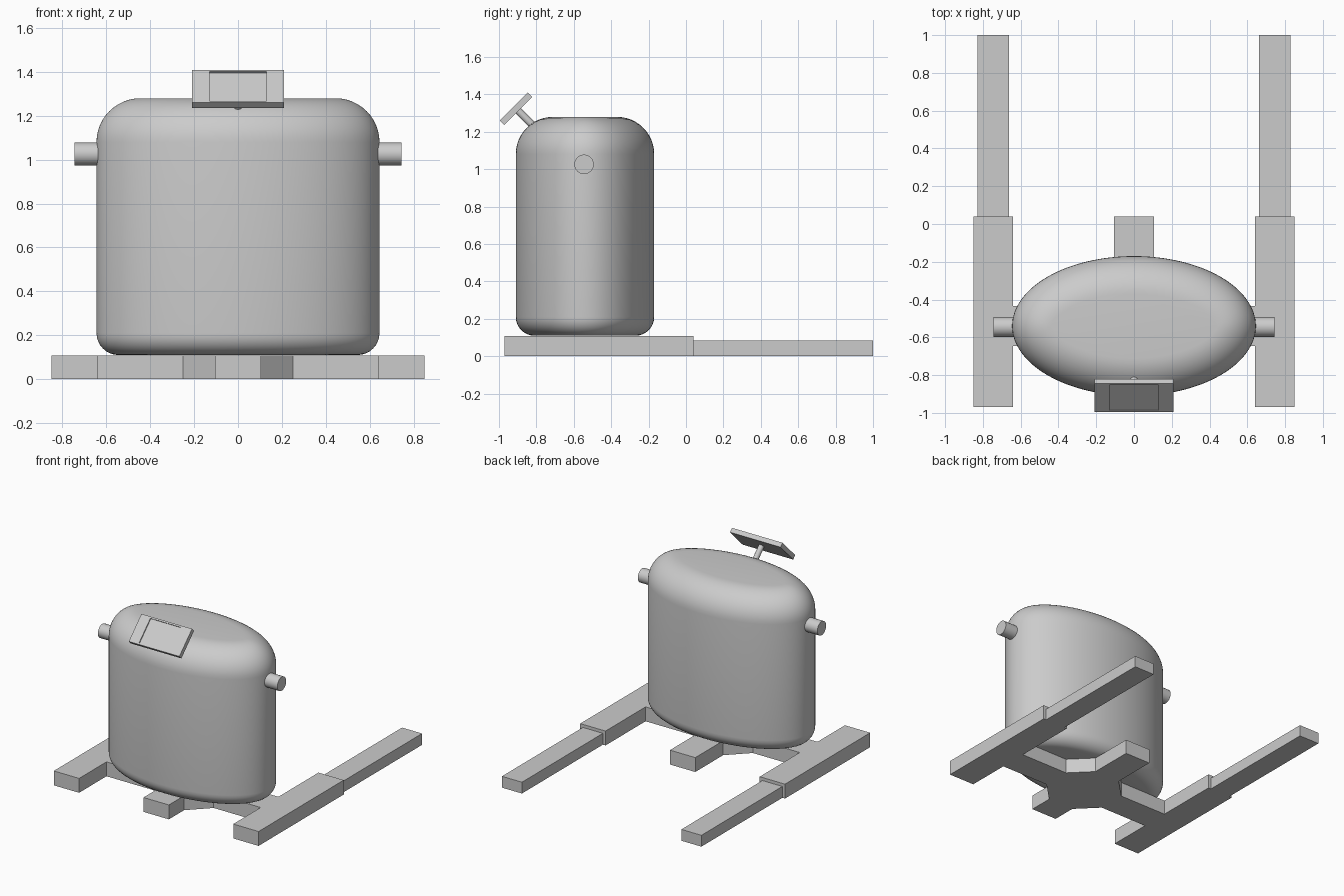
import bpy, bmesh, math
from mathutils import Matrix, Vector

if "Cube" in bpy.data.objects:
    bpy.data.objects.remove(bpy.data.objects["Cube"])

CY = -0.54            # centre of the body in y
S45 = math.sqrt(0.5)


def finish(bm, name, smooth=False):
    bmesh.ops.recalc_face_normals(bm, faces=bm.faces[:])
    me = bpy.data.meshes.new(name)
    bm.to_mesh(me)
    bm.free()
    ob = bpy.data.objects.new(name, me)
    bpy.context.collection.objects.link(ob)
    if smooth:
        bpy.ops.object.select_all(action='DESELECT')
        ob.select_set(True)
        bpy.context.view_layer.objects.active = ob
        bpy.ops.object.shade_smooth_by_angle(angle=math.radians(35))
    return ob


def box(name, lo, hi):
    bm = bmesh.new()
    size = Vector(hi) - Vector(lo)
    mid = (Vector(hi) + Vector(lo)) / 2
    bmesh.ops.create_cube(bm, size=1, matrix=Matrix.Translation(mid) @ Matrix.Diagonal((*size, 1)))
    return finish(bm, name)


def rod(name, a, b, r, seg=32):
    a, b = Vector(a), Vector(b)
    m = Matrix.Translation((a + b) / 2) @ (b - a).to_track_quat('Z', 'Y').to_matrix().to_4x4()
    bm = bmesh.new()
    bmesh.ops.create_cone(bm, cap_ends=True, segments=seg, radius1=r, radius2=r,
                          depth=(b - a).length, matrix=m)
    return finish(bm, name, True)


# Elliptical body with rounded bottom and top edges (constant-radius fillets)
A, B, Z0, Z1, R0, R1 = 0.645, 0.37, 0.11, 1.28, 0.10, 0.20
profile = []          # (inset, height)
for i in range(9):
    t = math.pi / 2 * i / 8
    profile.append((R0 * (1 - math.sin(t)), Z0 + R0 * (1 - math.cos(t))))
for i in range(13):
    t = math.pi / 2 * i / 12
    profile.append((R1 * (1 - math.cos(t)), Z1 - R1 * (1 - math.sin(t))))
bm = bmesh.new()
rings = []
N = 128
for inset, z in profile:
    ring = []
    for k in range(N):
        t = 2 * math.pi * k / N
        n = Vector((math.cos(t) / A, math.sin(t) / B)).normalized()
        ring.append(bm.verts.new((A * math.cos(t) - inset * n.x,
                                  CY + B * math.sin(t) - inset * n.y, z)))
    rings.append(ring)
for lo, hi in zip(rings, rings[1:]):
    for k in range(N):
        j = (k + 1) % N
        bm.faces.new((lo[k], lo[j], hi[j], hi[k]))
bm.faces.new(rings[0])
bm.faces.new(rings[-1])
finish(bm, "body", True)

# Floor frame: octagonal hub, front and back tabs, cross arms and side rails
W, H, F, K = 0.105, 0.25, -0.97, 0.04
half = [(W, F), (W, CY - H), (H, CY - W), (0.64, CY - W), (0.64, F), (0.85, F),
        (0.85, K), (0.64, K), (0.64, CY + W), (H, CY + W), (W, CY + H), (W, K)]
outline = half + [(-x, y) for x, y in reversed(half)]
bm = bmesh.new()
face = bm.faces.new([bm.verts.new((x, y, 0)) for x, y in outline])
ext = bmesh.ops.extrude_face_region(bm, geom=[face])
bmesh.ops.translate(bm, vec=(0, 0, 0.108),
                    verts=[v for v in ext['geom'] if isinstance(v, bmesh.types.BMVert)])
bmesh.ops.triangulate(bm, faces=[f for f in bm.faces if len(f.verts) > 4])
finish(bm, "floor_frame")

# Long rear rails and side pegs, one on each side
for side, s in (("left", -1), ("right", 1)):
    x0, x1 = sorted((s * 0.662, s * 0.828))
    box(side + "_rear_rail", (x0, K, 0), (x1, 1.0, 0.085))
    rod(side + "_peg", (s * 0.60, CY - 0.005, 1.026), (s * 0.745, CY - 0.005, 1.026), 0.052)

# Tilted display panel with a shallow recessed screen
bm = bmesh.new()
c = Vector((0, -0.92, 1.335))                     # centre of the front face
nrm, up = Vector((0, -S45, S45)), Vector((0, S45, S45))


def panel_pt(x, v, d):
    return bm.verts.new(c + Vector((x, 0, 0)) + up * v - nrm * d)


def rect(hx, hv, d):
    return [panel_pt(x, v, d) for x, v in ((-hx, -hv), (hx, -hv), (hx, hv), (-hx, hv))]


loops = [rect(0.21, 0.106, 0.034), rect(0.21, 0.106, 0), rect(0.13, 0.094, 0), rect(0.13, 0.094, 0.008)]
for p, q in zip(loops, loops[1:]):
    for k in range(4):
        j = (k + 1) % 4
        bm.faces.new((p[k], p[j], q[j], q[k]))
bm.faces.new(loops[0])
bm.faces.new(loops[-1])
finish(bm, "display_panel")

# Stem joining the panel to the body
rod("display_stem", c - nrm * 0.03, c - nrm * 0.20, 0.02, 24)
